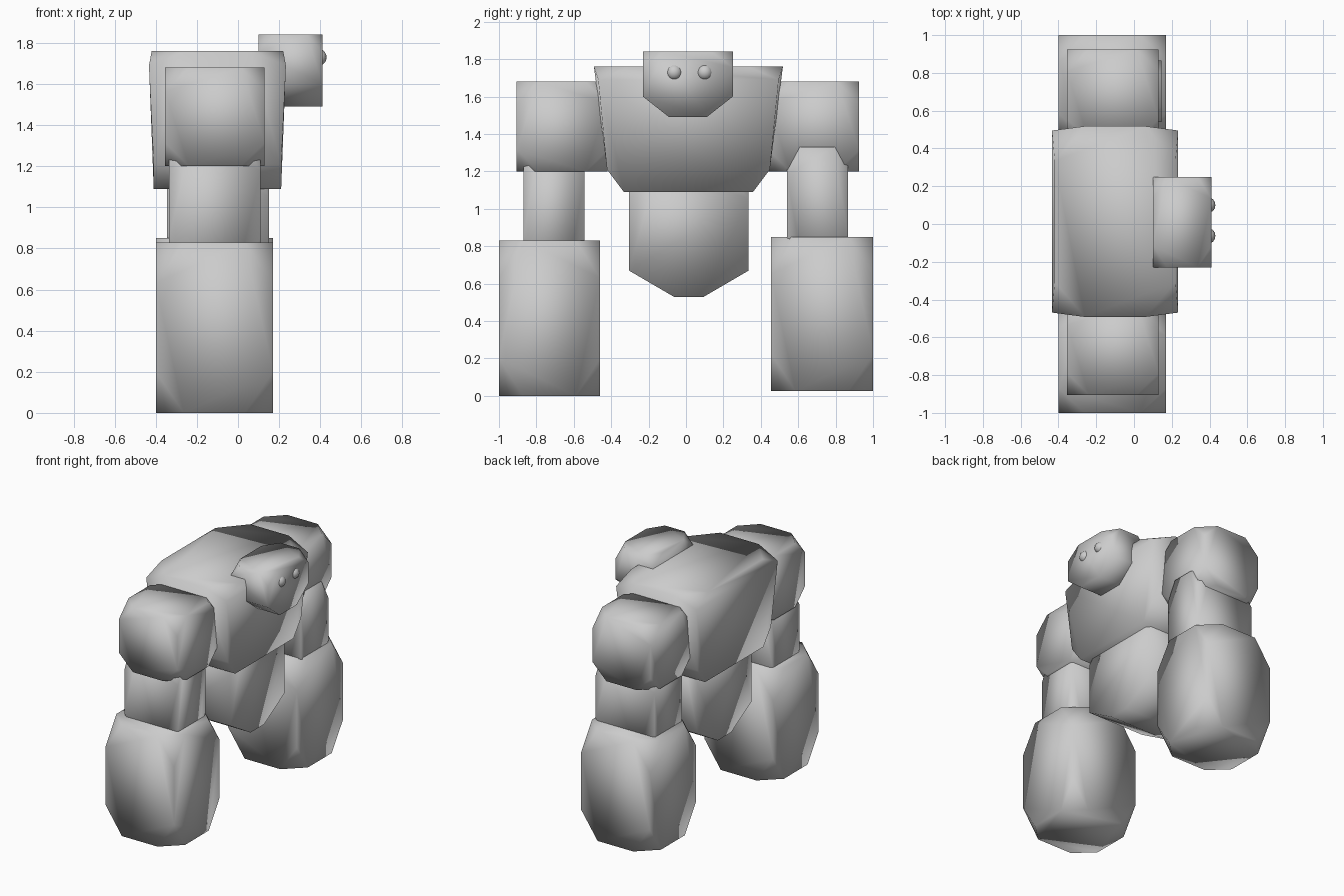
import bpy, bmesh
from itertools import product

if "Cube" in bpy.data.objects:
    bpy.data.objects.remove(bpy.data.objects["Cube"])


def hull(name, points):
    """Smooth-shaded faceted rock from a small set of corner points."""
    bm = bmesh.new()
    for p in points:
        bm.verts.new(p)
    bmesh.ops.remove_doubles(bm, verts=bm.verts, dist=0.001)
    bmesh.ops.convex_hull(bm, input=bm.verts)
    bmesh.ops.delete(bm, geom=[v for v in bm.verts if not v.link_faces], context='VERTS')
    bmesh.ops.dissolve_limit(bm, angle_limit=0.02, verts=bm.verts, edges=bm.edges)
    bmesh.ops.recalc_face_normals(bm, faces=bm.faces)
    for f in bm.faces:
        f.smooth = True
    me = bpy.data.meshes.new(name)
    bm.to_mesh(me)
    bm.free()
    ob = bpy.data.objects.new(name, me)
    bpy.context.collection.objects.link(ob)
    return ob


def rock(name, xs, ys, zs, f=0.24, chin=None):
    """Box with its corners cut off; chin=(dy, dz) slopes the lower sides inward."""
    pts = []
    for i, j, k in product((0, 1), repeat=3):
        x, y, z = xs[i], ys[j], zs[k]
        sx, sy, sz = 1 - 2 * i, 1 - 2 * j, 1 - 2 * k
        if chin and k == 0:
            pts += [(x, y + sy * chin[0], z), (x, y, z + chin[1])]
        else:
            pts += [(x + sx * f * (xs[1] - xs[0]), y, z),
                    (x, y + sy * f * (ys[1] - ys[0]), z),
                    (x, y, z + sz * f * (zs[1] - zs[0]))]
    return hull(name, pts)


# Torso: flared upwards, corners cut at the top, sides sloped in at the bottom
cx, cy = -0.10, 0.013
corner = [(0.16, 0.505, 1.76), (0.32, 0.32, 1.76), (0.333, 0.482, 1.69),
          (0.31, 0.435, 1.21), (0.31, 0.345, 1.09)]
hull("torso", [(cx + sx * x, cy + sy * y, z)
               for sx, sy in product((-1, 1), repeat=2) for x, y, z in corner])

# Belly and head
rock("belly", (-0.33, 0.15), (-0.305, 0.335), (0.53, 1.22), chin=(0.24, 0.14))
rock("head", (0.10, 0.41), (-0.23, 0.25), (1.49, 1.84), chin=(0.14, 0.11))

# Arms: shoulder, forearm and fist on each side
rock("shoulder_left", (-0.355, 0.13), (-0.905, -0.42), (1.20, 1.68))
rock("shoulder_right", (-0.355, 0.13), (0.44, 0.925), (1.20, 1.68))
rock("forearm_left", (-0.335, 0.11), (-0.868, -0.543), (0.70, 1.33))
rock("forearm_right", (-0.345, 0.145), (0.54, 0.865), (0.72, 1.33))
rock("fist_left", (-0.40, 0.17), (-1.0, -0.46), (0.0, 0.83))
rock("fist_right", (-0.40, 0.17), (0.455, 1.0), (0.025, 0.85))

# Eyes
for side, y in (("left", -0.063), ("right", 0.1)):
    bpy.ops.mesh.primitive_uv_sphere_add(segments=16, ring_count=10, radius=0.043,
                                         location=(0.388, y, 1.73))
    bpy.context.object.name = "eye_" + side
    bpy.ops.object.shade_smooth()
